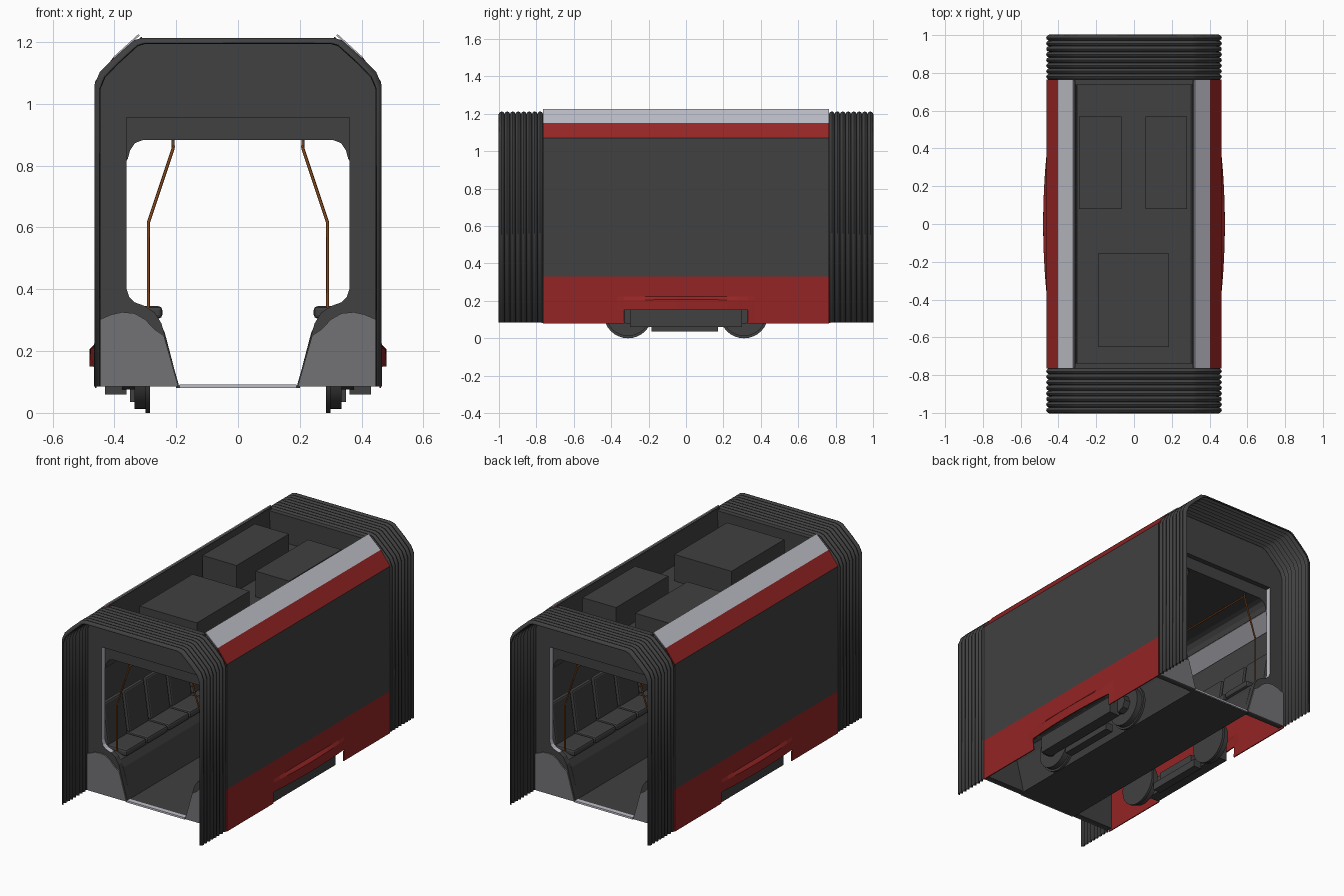
import bpy, bmesh, math
from mathutils import Matrix

if "Cube" in bpy.data.objects:
    bpy.data.objects.remove(bpy.data.objects["Cube"])


def material(name, rgb):
    m = bpy.data.materials.new(name)
    m.diffuse_color = (*rgb, 1)
    m.use_nodes = True
    m.node_tree.nodes["Principled BSDF"].inputs["Base Color"].default_value = m.diffuse_color
    return m


DARK = material("dark grey", (0.052, 0.052, 0.052))
RED = material("deep red", (0.30, 0.018, 0.018))
LIGHT = material("light grey", (0.52, 0.52, 0.58))
MID = material("mid grey", (0.17, 0.17, 0.18))
BROWN = material("orange brown", (0.23, 0.065, 0.012))


def finish(name, bm, mats, mirror="", thick=0.0, smooth=None, recalc=True):
    """Turn a bmesh into an object with optional mirroring, thickness and smoothing."""
    if recalc:
        bmesh.ops.recalc_face_normals(bm, faces=bm.faces)
    me = bpy.data.meshes.new(name)
    bm.to_mesh(me)
    bm.free()
    for m in mats:
        me.materials.append(m)
    ob = bpy.data.objects.new(name, me)
    bpy.context.collection.objects.link(ob)
    if mirror:
        mod = ob.modifiers.new("mirror", "MIRROR")
        mod.use_axis = ("x" in mirror, "y" in mirror, False)
        mod.use_clip = False
    if thick:
        mod = ob.modifiers.new("thickness", "SOLIDIFY")
        mod.thickness, mod.offset = thick, 0
    if smooth:
        bpy.ops.object.select_all(action="DESELECT")
        ob.select_set(True)
        bpy.context.view_layer.objects.active = ob
        bpy.ops.object.shade_smooth_by_angle(angle=math.radians(smooth))
    return ob


def grid(rings):
    """Bridge a list of equal-length point rows with quads."""
    bm = bmesh.new()
    rows = [[bm.verts.new(p) for p in r] for r in rings]
    for a, b in zip(rows, rows[1:]):
        for i in range(len(a) - 1):
            bm.faces.new((a[i], a[i + 1], b[i + 1], b[i]))
    return bm


def sheet(name, pts, y0, y1, mat, mirror="x", thick=0.006):
    """Open (x, z) profile extruded along y."""
    bm = grid([[(x, y, z) for x, z in pts] for y in (y0, y1)])
    return finish(name, bm, [mat], mirror, thick)


def prism_bm(pts, y0, y1):
    bm = bmesh.new()
    f = bm.faces.new([bm.verts.new((x, y0, z)) for x, z in pts])
    new = bmesh.ops.extrude_face_region(bm, geom=[f])["geom"]
    bmesh.ops.translate(bm, vec=(0, y1 - y0, 0),
                        verts=[v for v in new if isinstance(v, bmesh.types.BMVert)])
    bmesh.ops.recalc_face_normals(bm, faces=bm.faces)
    return bm


def box(name, x, y, z, mat, mirror="", bevel=0.0):
    ob = finish(name, prism_bm([(x[0], z[0]), (x[1], z[0]), (x[1], z[1]), (x[0], z[1])], *y),
                [mat], mirror)
    if bevel:
        mod = ob.modifiers.new("bevel", "BEVEL")
        mod.width, mod.segments = bevel, 2
    return ob


def tube(name, pts, r, mat, mirror="xy"):
    cu = bpy.data.curves.new(name, "CURVE")
    cu.dimensions, cu.bevel_depth, cu.bevel_resolution = "3D", r, 1
    cu.use_fill_caps = True
    sp = cu.splines.new("POLY")
    sp.points.add(len(pts) - 1)
    for p, c in zip(sp.points, pts):
        p.co = (*c, 1)
    cu.materials.append(mat)
    ob = bpy.data.objects.new(name, cu)
    bpy.context.collection.objects.link(ob)
    mod = ob.modifiers.new("mirror", "MIRROR")
    mod.use_axis = ("x" in mirror, "y" in mirror, False)


# Side shell: red skirt with bulge and bogie cut-out, dark glazing, red and light roof edge
rows = [(.46, .08, 0), (.46, .15, .018), (.46, .205, .018), (.46, .222, 0), (.46, .33, 0),
        (.46, 1.07, 0), (.40, 1.15, 0), (.32, 1.223, 0)]
ys = [-.765, -.37] + [-.33 + .66 * i / 12 for i in range(13)] + [.37, .765]
bm = grid([[(x + b * max(0, 1 - (y / .37) ** 2), y, z) for y in ys] for x, z, b in rows])
for f in bm.faces:
    z = f.calc_center_median().z
    f.material_index = 0 if z < .33 else 1 if z < 1.07 else 0 if z < 1.15 else 2
cut = [f for f in bm.faces if f.calc_center_median().z < .15 and abs(f.calc_center_median().y) < .34]
bmesh.ops.delete(bm, geom=cut, context="FACES")
finish("side_shell", bm, [RED, DARK, LIGHT], "x", .006)

# Recessed roof with equipment boxes and end bulkheads
sheet("roof_pan", [(0, 1.04), (.30, 1.04), (.314, 1.215)], -.76, .76, DARK)
box("roof_unit_large", (-.19, .185), (-.65, -.155), (1.04, 1.2), DARK)
box("roof_unit_right", (.06, .28), (.08, .57), (1.04, 1.195), DARK)
box("roof_unit_left", (-.29, -.065), (.08, .57), (1.04, 1.195), DARK)
box("roof_bulkhead", (-.31, .31), (.742, .75), (1.04, 1.2), MID, "y")

# End frames around the gangway, with light reveals
half = [(.45, .085), (.45, 1.06), (.39, 1.14), (.32, 1.205), (0, 1.205), (0, .955), (.36, .955),
        (.36, .40), (.352, .375), (.335, .358), (.30, .345), (.27, .325), (.248, .29),
        (.235, .245), (.19, .085)]
bm = prism_bm(half, -.765, -.735)
for f in bm.faces:
    c = f.calc_center_median()
    f.material_index = int(abs(f.normal.y) < .5 and .3 < c.x < .37 and .35 < c.z < .95)
finish("end_frame", bm, [DARK, LIGHT], "xy")
arch = [(.452, .085), (.452, .30), (.41, .318), (.375, .326), (.335, .322), (.30, .302),
        (.27, .27), (.24, .25), (.193, .085)]
finish("end_lower_panel", prism_bm(arch, -.772, -.764), [MID], "xy")

# Gangway bellows: ribbed shell swept along y
prof = [(.462, .085), (.462, 1.06), (.445, 1.10), (.40, 1.145), (.335, 1.203), (.31, 1.21)]
prof += [(-x, z) for x, z in reversed(prof)]
rings = []
for i in range(8 * 6 + 1):
    d = .014 * (1 - abs(math.sin(math.pi * i / 6)))
    rings.append([(x * (1 - d / .46), -1 + .235 * i / 48, .085 + (z - .085) * (1 - d / 1.12))
                  for x, z in prof])
finish("bellows", grid(rings), [DARK], "y", .006, smooth=30)

# Floor, threshold and ceiling
box("floor", (-.2, .2), (-.765, .765), (.08, .088), DARK)
box("threshold", (-.19, .19), (-.772, -.74), (.081, .092), LIGHT, "y")
sheet("ceiling", [(0, .885), (.31, .885)], -.735, .735, DARK)
sheet("ceiling_corner", [(.31, .885), (.335, .875), (.352, .85), (.36, .82)], -.735, .735, DARK)
sheet("ceiling_cove", [(.36, .82), (.45, .76)], -.735, .735, LIGHT)
sheet("ceiling_front", [(0, .885), (0, 1.03)], -.735, .735, DARK)
finish("ceiling_end", prism_bm([(0, .885), (.31, .885), (.335, .875), (.352, .85), (.36, .82),
                                (.44, .82), (.44, 1.03), (0, 1.03)], -.735, -.729), [DARK], "xy")

# Long benches over the wheels, with rows of seats
sheet("bench_base", [(.45, .33), (.30, .32), (.26, .30), (.24, .26), (.195, .088)],
      -.735, .735, DARK)
for i in range(7):
    y = -.6 + .2 * i
    box(f"seat_cushion_{i + 1}", (.245, .39), (y - .096, y + .096), (.305, .345), DARK, "x", .012)
    bm = prism_bm([(.365, .34), (.39, .34), (.425, .58), (.40, .58)], y - .092, y + .092)
    ob = finish(f"seat_back_{i + 1}", bm, [DARK], "x")
    mod = ob.modifiers.new("bevel", "BEVEL")
    mod.width, mod.segments = .01, 2

# Grab poles, hangers and overhead rails
tube("grab_pole", [(.21, -.72, .88), (.21, -.72, .855), (.29, -.72, .615), (.29, -.72, .34)],
     .005, BROWN)
tube("pole_hanger", [(.21, -.72, .96), (.21, -.72, .86)], .005, DARK)
tube("overhead_rail", [(.208, -.73, .862), (.208, .73, .862)], .005, BROWN, "x")


# Wheels: flange, tread and hub stacked along x
def disc(name, x0, x1, r, n):
    bm = bmesh.new()
    turn = Matrix.Translation(((x0 + x1) / 2, -.31, .13)) @ Matrix.Rotation(math.pi / 2, 4, "Y")
    bmesh.ops.create_cone(bm, cap_ends=True, segments=n, radius1=r, radius2=r,
                          depth=x1 - x0, matrix=turn)
    finish(name, bm, [DARK], "xy", smooth=30)


disc("wheel_flange", .285, .30, .13, 32)
disc("wheel_tread", .30, .335, .118, 32)
disc("wheel_hub", .335, .375, .055, 8)

# Bogie side beams and hanging equipment
box("bogie_beam", (.36, .43), (-.30, .30), (.06, .16), DARK, "x")
box("bogie_equipment", (.30, .35), (-.185, .17), (.035, .08), DARK, "x")
box("bogie_bracket", (.31, .38), (-.14, .13), (.08, .13), DARK, "x")
